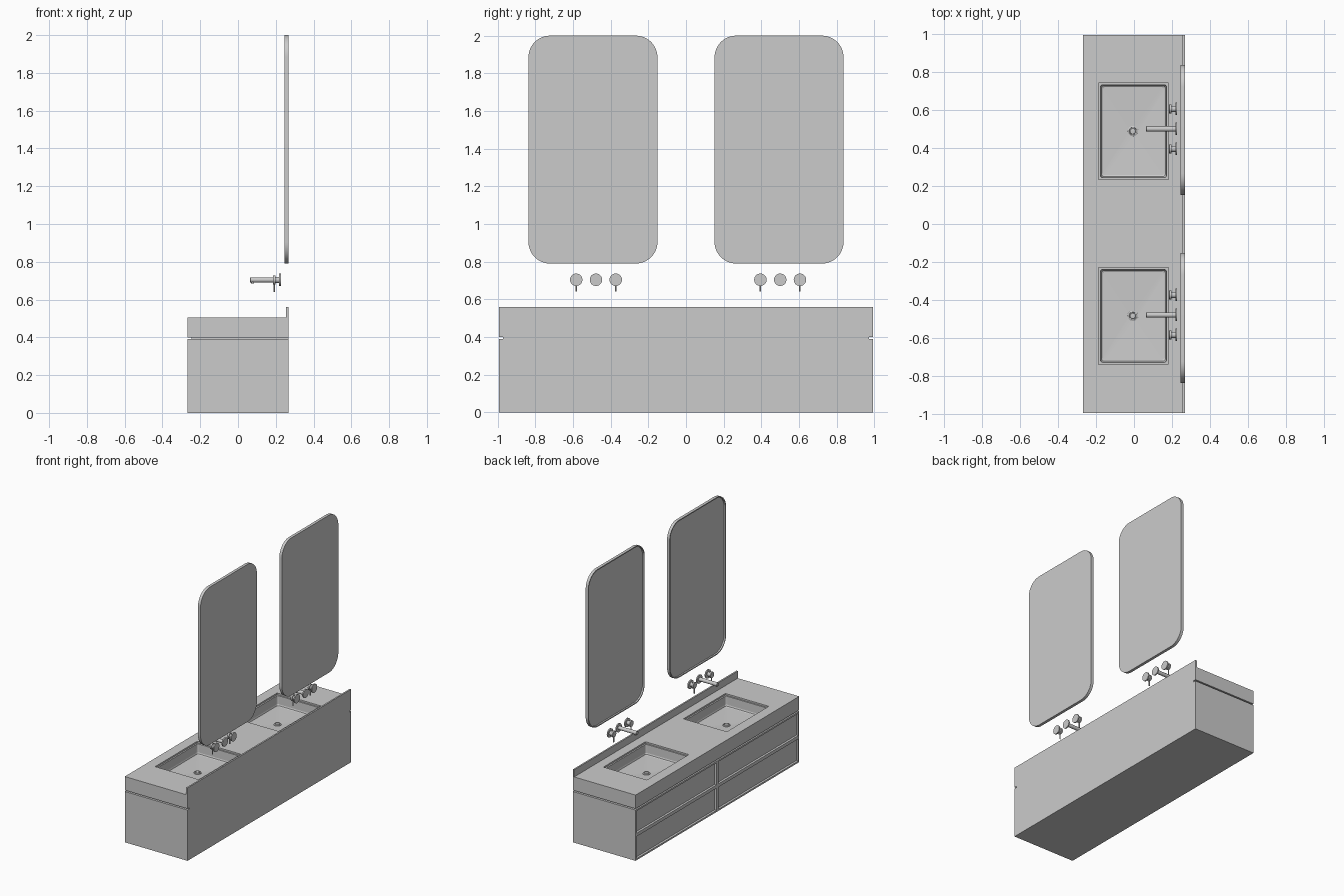
import bpy, bmesh, math
from mathutils import Matrix, Vector

if "Cube" in bpy.data.objects:
    bpy.data.objects.remove(bpy.data.objects["Cube"])

X, Y = 0.267, 0.993          # half depth and half length of the vanity


def finish(name, bm, smooth=False):
    bmesh.ops.recalc_face_normals(bm, faces=bm.faces)
    me = bpy.data.meshes.new(name)
    bm.to_mesh(me)
    bm.free()
    ob = bpy.data.objects.new(name, me)
    bpy.context.collection.objects.link(ob)
    if smooth:
        bpy.ops.object.select_all(action='DESELECT')
        ob.select_set(True)
        bpy.context.view_layer.objects.active = ob
        bpy.ops.object.shade_smooth_by_angle(angle=math.radians(35))
    return ob


def box_bm(lo, hi):
    bm = bmesh.new()
    bmesh.ops.create_cube(bm, size=1)
    for v in bm.verts:
        v.co = [lo[i] + (v.co[i] + 0.5) * (hi[i] - lo[i]) for i in range(3)]
    return bm


def box(name, lo, hi):
    return finish(name, box_bm(lo, hi))


def rounded(w, h, r, n=8):
    """Rounded rectangle outline centred on the origin."""
    pts = []
    for k, (sx, sy) in enumerate([(1, 1), (-1, 1), (-1, -1), (1, -1)]):
        for i in range(n + 1):
            a = math.pi / 2 * (k + i / n)
            pts.append((sx * (w / 2 - r) + r * math.cos(a), sy * (h / 2 - r) + r * math.sin(a)))
    return pts


def loft(name, rings, smooth=True):
    """Skin a list of equal-length rings and cap both ends."""
    bm = bmesh.new()
    rows = [[bm.verts.new(p) for p in ring] for ring in rings]
    n = len(rows[0])
    for a, b in zip(rows, rows[1:]):
        for i in range(n):
            bm.faces.new((a[i], a[(i + 1) % n], b[(i + 1) % n], b[i]))
    bm.faces.new(rows[0])
    bm.faces.new(rows[-1])
    return finish(name, bm, smooth)


def turned(name, profile, origin, axis='X', n=32):
    """Lathe (distance along axis, radius) pairs around the x or z axis."""
    rings = []
    for d, r in profile:
        ring = []
        for i in range(n):
            c, s = r * math.cos(2 * math.pi * i / n), r * math.sin(2 * math.pi * i / n)
            ring.append(Vector(origin) + Vector((d, c, s) if axis == 'X' else (c, s, d)))
        rings.append(ring)
    return loft(name, rings)


# cabinet with four framed, recessed drawer fronts
bm = box_bm((-X, -Y, 0), (X, Y, 0.39))
for co, no in (((0, 0, 0), (0, 1, 0)), ((0, 0, 0.195), (0, 0, 1))):
    bmesh.ops.bisect_plane(bm, geom=bm.verts[:] + bm.edges[:] + bm.faces[:], plane_co=co, plane_no=no)
bm.normal_update()
fronts = [f for f in bm.faces if f.normal.x < -0.9]
bmesh.ops.inset_individual(bm, faces=fronts, thickness=0.018)
bmesh.ops.inset_individual(bm, faces=fronts, thickness=0.003, depth=-0.014)
finish("cabinet", bm)

# shadow gap core, countertop and backsplash
box("shadow_gap_core", (-X + 0.022, -Y + 0.022, 0.385), (X, Y - 0.022, 0.405))
counter = box("countertop", (-X, -Y, 0.4), (X, Y, 0.505))
box("backsplash", (X - 0.012, -Y, 0.505), (X, Y, 0.56))

# basins cut into the countertop: rim step, steep walls, floor falling to the drain
BASIN = [(0.52, 0.369, 0.51, 0.004), (0.493, 0.369, 0.51, 0.004), (0.493, 0.347, 0.488, 0.012),
         (0.43, 0.343, 0.484, 0.014), (0.42, 0.336, 0.477, 0.014), (0.416, 0.322, 0.463, 0.014),
         (0.408, 0.05, 0.05, 0.0249)]
for side, yc in (("left", -0.483), ("right", 0.488)):
    rings = [[(x - 0.003, y + yc, z) for x, y in rounded(w, h, r)] for z, w, h, r in BASIN]
    cutter = loft("basin_cutter_" + side, rings, False)
    mod = counter.modifiers.new("basin", 'BOOLEAN')
    mod.object, mod.operation, mod.solver = cutter, 'DIFFERENCE', 'EXACT'
    bpy.context.view_layer.objects.active = counter
    bpy.ops.object.modifier_apply(modifier=mod.name)
    bpy.data.objects.remove(cutter)
    turned("drain_" + side, [(0, 0.027), (0.006, 0.027), (0.008, 0.024), (0.008, 0.02),
                             (0.004, 0.019), (0.004, 0.016), (0.009, 0.014), (0.01, 0.002)],
           (-0.006, yc, 0.406), 'Z')

# wall taps: a spout between two handles with downward levers
ZT = 0.704
for side, yc in (("left", -0.478), ("right", 0.500)):
    turned("spout_" + side, [(0.063, 0.012), (0.065, 0.014), (0.218, 0.014), (0.218, 0.033),
                             (0.227, 0.033)], (0, yc, ZT))
    turned("spout_outlet_" + side, [(-0.018, 0.008), (0, 0.008)], (0.078, yc, ZT), 'Z', 16)
    for k, dy in (("a", -0.105), ("b", 0.105)):
        turned(f"handle_{side}_{k}", [(0.184, 0.022), (0.186, 0.024), (0.198, 0.024), (0.198, 0.016),
                                      (0.218, 0.016), (0.218, 0.033), (0.227, 0.033)],
               (0, yc + dy, ZT))
        turned(f"lever_{side}_{k}", [(-0.063, 0.004), (0, 0.004)], (0.191, yc + dy, ZT), 'Z', 12)

# rounded mirrors with a thin raised rim around recessed glass
for side, yc in (("left", -0.494), ("right", 0.494)):
    rings = []
    for x, inset in ((X, 0), (0.245, 0), (0.245, 0.008), (0.257, 0.008)):
        rings.append([(x, yc + y, 1.395 + z)
                      for y, z in rounded(0.685 - 2 * inset, 1.21 - 2 * inset, 0.115 - inset, 12)])
    loft("mirror_" + side, rings)
